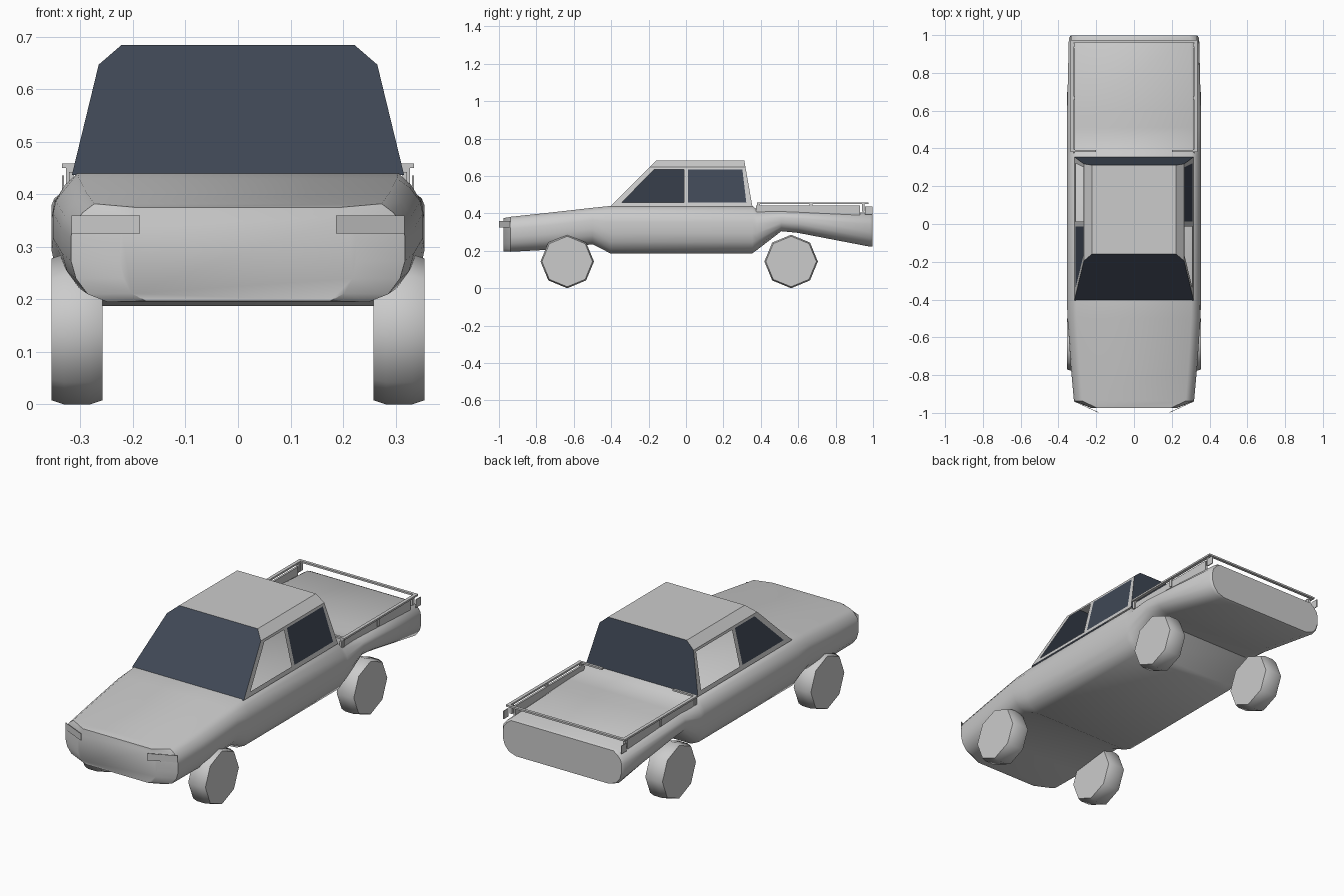
import bpy
import bmesh
from math import radians, cos, sin, pi

default = bpy.data.objects.get("Cube")
if default:
    bpy.data.objects.remove(default, do_unlink=True)


def material(name, rgb):
    mat = bpy.data.materials.new(name)
    mat.use_nodes = True
    colour = (*rgb, 1)
    mat.diffuse_color = colour
    mat.node_tree.nodes["Principled BSDF"].inputs["Base Color"].default_value = colour
    return mat


GREY = material("light grey", (0.6, 0.6, 0.6))
GLASS = material("dark blue glass", (0.05, 0.064, 0.092))


def finish(name, bm, angle=None, mats=(GREY,)):
    bmesh.ops.recalc_face_normals(bm, faces=bm.faces)
    mesh = bpy.data.meshes.new(name)
    bm.to_mesh(mesh)
    bm.free()
    for mat in mats:
        mesh.materials.append(mat)
    obj = bpy.data.objects.new(name, mesh)
    bpy.context.collection.objects.link(obj)
    if angle:
        bpy.ops.object.select_all(action="DESELECT")
        obj.select_set(True)
        bpy.context.view_layer.objects.active = obj
        bpy.ops.object.shade_smooth_by_angle(angle=radians(angle))
    return obj


def loft(bm, rings, caps=True):
    rows = [[bm.verts.new(p) for p in ring] for ring in rings]
    n = len(rows[0])
    for a, b in zip(rows, rows[1:]):
        for i in range(n):
            j = (i + 1) % n
            bm.faces.new((a[i], a[j], b[j], b[i]))
    if caps:
        bm.faces.new(rows[0])
        bm.faces.new(rows[-1])
    return rows


def box(name, x, y, z):
    bm = bmesh.new()
    loft(bm, [[(x[0], y[0], h), (x[1], y[0], h), (x[1], y[1], h), (x[0], y[1], h)] for h in z])
    return finish(name, bm)


# Body: one rounded section scaled along the length
SECTION = [(0.86, 1), (0.93, 0.91), (0.985, 0.78), (1, 0.66), (1, 0.42),
           (0.97, 0.24), (0.9, 0.08), (0.78, 0)]
STATIONS = [  # y, top, bottom, half width
    (-0.975, 0.375, 0.197, 0.225), (-0.937, 0.382, 0.195, 0.318),
    (-0.75, 0.402, 0.205, 0.335), (-0.5, 0.43, 0.235, 0.352),
    (-0.405, 0.44, 0.187, 0.355), (0.355, 0.44, 0.187, 0.355),
    (0.38, 0.42, 0.205, 0.355), (0.51, 0.417, 0.305, 0.355),
    (0.6, 0.414, 0.296, 0.354), (0.985, 0.405, 0.222, 0.345),
    (0.998, 0.4, 0.225, 0.335)]
rings = []
for y, top, bottom, w in STATIONS:
    half = [(x * w, bottom + f * (top - bottom)) for x, f in SECTION]
    rings.append([(x, y, z) for x, z in half] + [(-x, y, z) for x, z in reversed(half)])
bm = bmesh.new()
loft(bm, rings)
finish("body", bm, 40)

# Cabin: pillars, glass and roof; one window is open on each side
COLUMNS = [(-0.405, -0.195), (-0.365, -0.158), (-0.012, -0.012),
           (0.012, 0.012), (0.325, 0.3), (0.355, 0.318)]
LEVELS = [(0.437, 0.316), (0.458, 0.311), (0.635, 0.268), (0.647, 0.265), (0.684, 0.222)]
bm = bmesh.new()
rows = []
for z, x in LEVELS:
    t = (z - 0.437) / 0.21
    ys = [a + (b - a) * t for a, b in COLUMNS]
    rows.append([[bm.verts.new((s * x, y, z)) for y in ys] for s in (-1, 1)])
for r, (low, high) in enumerate(zip(rows, rows[1:])):
    for side in (0, 1):
        for c in range(5):
            window = r == 1 and c in (1, 3)
            if window and c == (3, 1)[side]:
                continue
            a, b = low[side], high[side]
            face = bm.faces.new((a[c], a[c + 1], b[c + 1], b[c]))
            face.material_index = int(window)
    for end in (0, -1):
        face = bm.faces.new((low[0][end], low[1][end], high[1][end], high[0][end]))
        face.material_index = 1
left, right = rows[-1]
for c in range(5):
    bm.faces.new((left[c], right[c], right[c + 1], left[c + 1]))
finish("cabin", bm, None, (GREY, GLASS))

# Wheels: eight-sided with chamfered edges
RADIUS = 0.143
for end, y in (("front", -0.635), ("rear", 0.562)):
    for side, s in (("left", 1), ("right", -1)):
        bm = bmesh.new()
        loft(bm, [[(s * x, y + r * sin(k * pi / 4), RADIUS + r * cos(k * pi / 4))
                   for k in range(8)]
                  for x, r in ((0.258, RADIUS - 0.008), (0.282, RADIUS),
                               (0.331, RADIUS), (0.355, RADIUS - 0.008))])
        finish(f"{end}_{side}_wheel", bm, 50)

# Lamps, bed walls and rails, mirrored
for side, s in (("left", 1), ("right", -1)):
    bm = bmesh.new()
    loft(bm, [[(s * 0.187, -1, z), (s * 0.317, -0.94, z),
               (s * 0.317, -0.937, z), (s * 0.187, -0.997, z)] for z in (0.325, 0.36)])
    finish(f"{side}_headlight", bm)

    def span(a, b):
        return sorted((s * a, s * b))

    box(f"{side}_taillight", span(0.331, 0.335), (0.957, 0.997), (0.395, 0.436))
    box(f"{side}_bed_wall", span(0.312, 0.322), (0.375, 0.93), (0.39, 0.442))
    box(f"{side}_bed_rail", span(0.318, 0.335), (0.38, 0.975), (0.45, 0.459))
    box(f"{side}_front_rail", span(0.2, 0.335), (0.38, 0.393), (0.45, 0.459))
    for y in (0.38, 0.66, 0.94):
        box(f"{side}_rail_post", span(0.313, 0.327), (y, y + 0.015), (0.41, 0.452))
box("rear_rail", (-0.335, 0.335), (0.96, 0.975), (0.45, 0.459))
